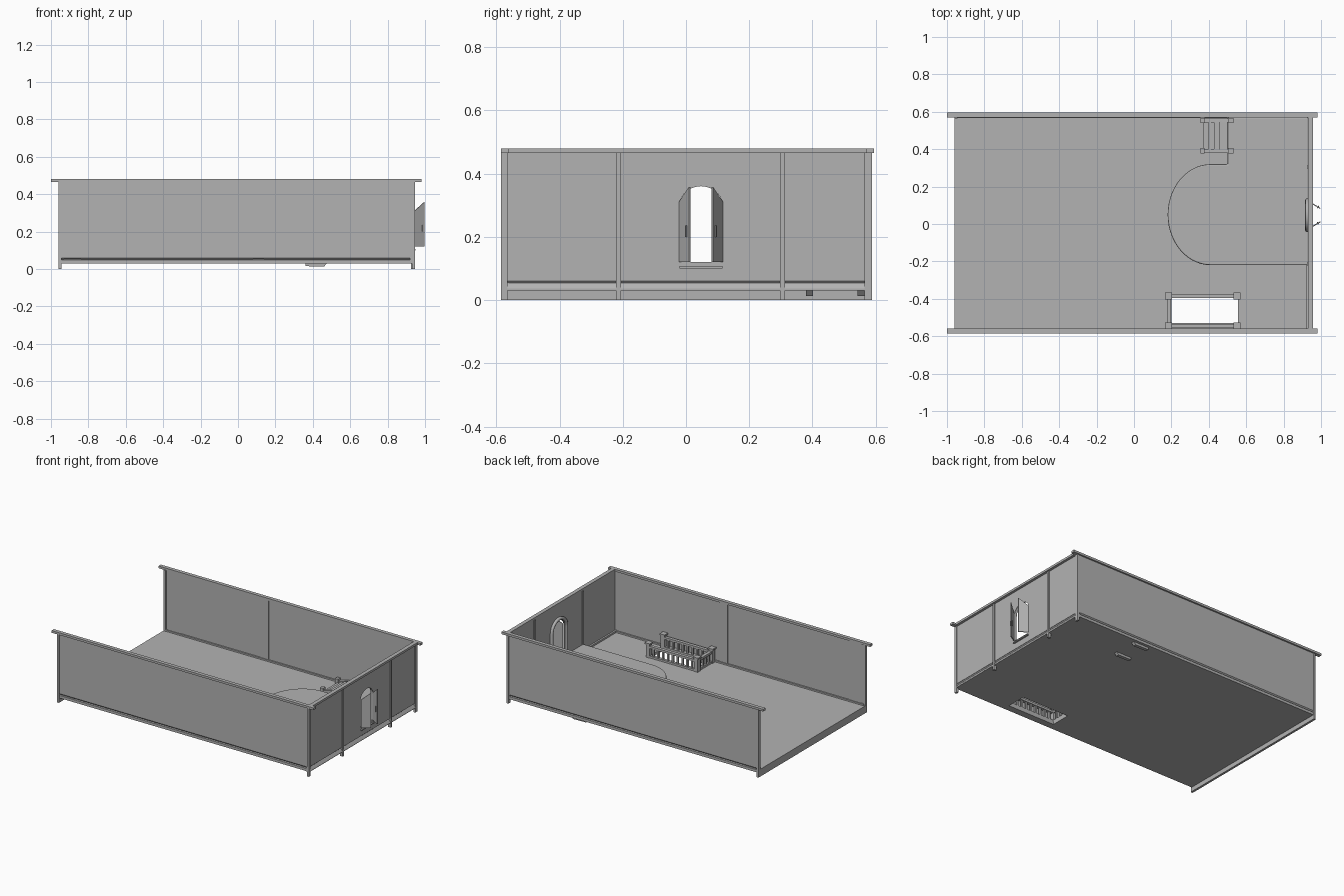
import bpy, bmesh, math

old = bpy.data.objects.get("Cube")
if old:
    bpy.data.objects.remove(old, do_unlink=True)

grey = bpy.data.materials.new("stone_grey")
grey.use_nodes = True
grey.diffuse_color = (0.45, 0.45, 0.45, 1)
grey.node_tree.nodes["Principled BSDF"].inputs["Base Color"].default_value = grey.diffuse_color


def prism(name, points, axis, a, b):
    """Extrude a flat outline along an axis from a to b."""
    place = {"x": lambda p, t: (t, p[0], p[1]),
             "y": lambda p, t: (p[0], t, p[1]),
             "z": lambda p, t: (p[0], p[1], t)}[axis]
    bm = bmesh.new()
    face = bm.faces.new([bm.verts.new(place(p, a)) for p in points])
    ext = bmesh.ops.extrude_face_region(bm, geom=[face])
    delta = place((0, 0), b - a)
    bmesh.ops.translate(bm, vec=delta, verts=[v for v in ext["geom"] if isinstance(v, bmesh.types.BMVert)])
    bmesh.ops.recalc_face_normals(bm, faces=bm.faces)
    mesh = bpy.data.meshes.new(name)
    bm.to_mesh(mesh)
    bm.free()
    mesh.materials.append(grey)
    ob = bpy.data.objects.new(name, mesh)
    bpy.context.collection.objects.link(ob)
    return ob


def box(name, x, y, z):
    outline = [(x[0], y[0]), (x[1], y[0]), (x[1], y[1]), (x[0], y[1])]
    return prism(name, outline, "z", z[0], z[1])


def arch(cy, r, spring, rise, n=12):
    """Points of an arch from its -y side to its +y side."""
    return [(cy - r * math.cos(math.pi * i / n), spring + rise * math.sin(math.pi * i / n))
            for i in range(n + 1)]


# Floor around the stairwell opening
WELL_X, WELL_Y, SLAB = (0.2, 0.555), (-0.53, -0.395), (0.03, 0.05)
box("floor_main", (-0.95, 0.93), (WELL_Y[1], 0.57), SLAB)
box("floor_front_strip", (-0.95, 0.93), (-0.565, WELL_Y[0]), SLAB)
box("floor_well_left", (WELL_X[1], 0.93), WELL_Y, SLAB)
box("floor_well_right", (-0.95, WELL_X[0]), WELL_Y, SLAB)
box("open_end_beam", (-0.96, -0.945), (-0.585, 0.585), (0, 0.05))

# Long walls with base mouldings, top rails and corner posts
for side, s in (("front", -1), ("back", 1)):
    outer = 0.577 if s < 0 else 0.584
    span = sorted((s * outer, s * (outer - 0.008)))
    box(side + "_wall", (-0.95, 0.94), span, (0.06, 0.465))
    profile = [(s * outer, 0.06), (s * (outer - 0.01), 0.05), (s * outer, 0.048),
               (s * outer, 0.03), (s * (outer - 0.018), 0.03), (s * (outer - 0.018), 0.06)]
    prism(side + "_base_moulding", profile, "x", -0.95, 0.935)
    rail = (-0.585, -0.56) if s < 0 else (0.57, 0.595)
    box(side + "_top_rail", (-1, 0.98), rail, (0.465, 0.48))
    for end, x in (("open", (-0.96, -0.945)), ("door", (0.93, 0.945))):
        post = (-0.585, -0.565) if s < 0 else (0.565, 0.588)
        box(side + "_" + end + "_post", x, post, (0, 0.466))
    # shallow inner pilasters
    inner = sorted((s * (outer - 0.007), s * (outer - 0.012)))
    for x in ((-0.93, -0.84), (-0.23, -0.17) if s > 0 else (0.08, 0.14)):
        box(side + "_pilaster", x, inner, (0.05, 0.465))

# Door wall in two halves around an arched opening
DOOR_Y = 0.0475
opening = arch(DOOR_Y, 0.0675, 0.3, 0.06)
mid = len(opening) // 2
for name, edge, curve in (("right", -0.58, opening[:mid + 1]), ("left", 0.58, opening[mid:][::-1])):
    outline = [(DOOR_Y, 0.06), (edge, 0.06), (edge, 0.465), (DOOR_Y, 0.465)]
    outline += curve[::-1] + [(curve[0][0], 0.12), (DOOR_Y, 0.12)]
    prism("door_wall_" + name, outline, "x", 0.932, 0.94)
prism("door_wall_base", [(0.92, 0.03), (0.945, 0.03), (0.945, 0.036), (0.933, 0.054),
                         (0.94, 0.062), (0.92, 0.062)], "y", -0.58, 0.58)
box("door_wall_top_rail", (0.93, 0.957), (-0.57, 0.58), (0.465, 0.48))
for y in (-0.214, 0.305):
    box("door_wall_post", (0.926, 0.947), (y - 0.008, y + 0.008), (0, 0.466))
box("door_sill", (0.92, 0.95), (-0.02, 0.115), (0.1, 0.107))

# Rounded arch trim on the inner side of the doorway
curve = bpy.data.curves.new("door_arch_trim", "CURVE")
curve.dimensions = "3D"
curve.bevel_depth = 0.011
curve.bevel_resolution = 2
curve.use_fill_caps = True
trim = [(-0.032, 0.1)] + arch(DOOR_Y, 0.0795, 0.3, 0.075) + [(0.127, 0.1)]
spline = curve.splines.new("POLY")
spline.points.add(len(trim) - 1)
for point, (y, z) in zip(spline.points, trim):
    point.co = (0.926, y, z, 1)
curve.materials.append(grey)
bpy.context.collection.objects.link(bpy.data.objects.new("door_arch_trim", curve))

# Two door leaves standing open
for name, hinge, s in (("right", -0.02, 1), ("left", 0.115, -1)):
    top = [(0.062 * math.sin(math.pi / 2 * i / 6), 0.31 + 0.048 * math.sin(math.pi / 2 * i / 6))
           for i in range(7)]
    leaf = prism("door_leaf_" + name, [(0, 0.12)] + top + [(0.062, 0.12)], "y", -0.003, 0.003)
    leaf.location = (0.943, hinge, 0)
    leaf.rotation_euler.z = s * math.radians(31)
    handle = box("door_handle_" + name, (0.045, 0.051), (-0.007, 0.007), (0.2, 0.235))
    handle.location, handle.rotation_euler = leaf.location, leaf.rotation_euler

# Rounded stage
curve_edge = [(0.41 - 0.23 * math.sin(math.pi * i / 28), 0.05 - 0.27 * math.cos(math.pi * i / 28))
              for i in range(29)]
stage = prism("stage", [(0.932, -0.22)] + curve_edge + [(0.5, 0.32), (0.5, 0.57), (0.932, 0.57)],
              "z", 0.045, 0.1)
bevel = stage.modifiers.new("soft_edge", "BEVEL")
bevel.width, bevel.segments, bevel.limit_method = 0.006, 2, "ANGLE"

# Steps up to the stage
for i in range(4):
    x = 0.37 + i * 0.029
    box("stage_step", (x, 0.505), (0.4, 0.55), (0.045, 0.06 + i * 0.012))
side_outline = [(0.36, 0.015), (0.46, 0.013), (0.53, 0.09), (0.53, 0.105), (0.5, 0.105), (0.36, 0.065)]
for y in (0.38, 0.543):
    prism("step_side", side_outline, "y", y, y + 0.022)
    box("step_newel", (0.505, 0.532), (y - 0.002, y + 0.025), (0.1, 0.115))
    box("step_foot_newel", (0.355, 0.378), (y - 0.002, y + 0.025), (0.05, 0.085))

# Balustrade round the stairwell
ROWS = (-0.385, -0.545)
for y in ROWS:
    for x in (0.185, 0.55):
        box("balustrade_post", (x - 0.014, x + 0.014), (y - 0.014, y + 0.014), (0.05, 0.14))
        box("balustrade_cap", (x - 0.019, x + 0.019), (y - 0.019, y + 0.019), (0.14, 0.15))
    for z in ((0.05, 0.063), (0.115, 0.13)):
        box("balustrade_rail", (0.185, 0.55), (y - 0.011, y + 0.011), z)
    for i in range(9):
        x = 0.222 + i * 0.0365
        box("baluster", (x - 0.006, x + 0.006), (y - 0.006, y + 0.006), (0.06, 0.118))
for z in ((0.05, 0.063), (0.115, 0.13)):
    box("balustrade_end_rail", (0.176, 0.198), (ROWS[1], ROWS[0]), z)
for i in range(4):
    y = ROWS[1] + 0.032 * (i + 1)
    box("end_baluster", (0.181, 0.193), (y - 0.006, y + 0.006), (0.06, 0.118))
